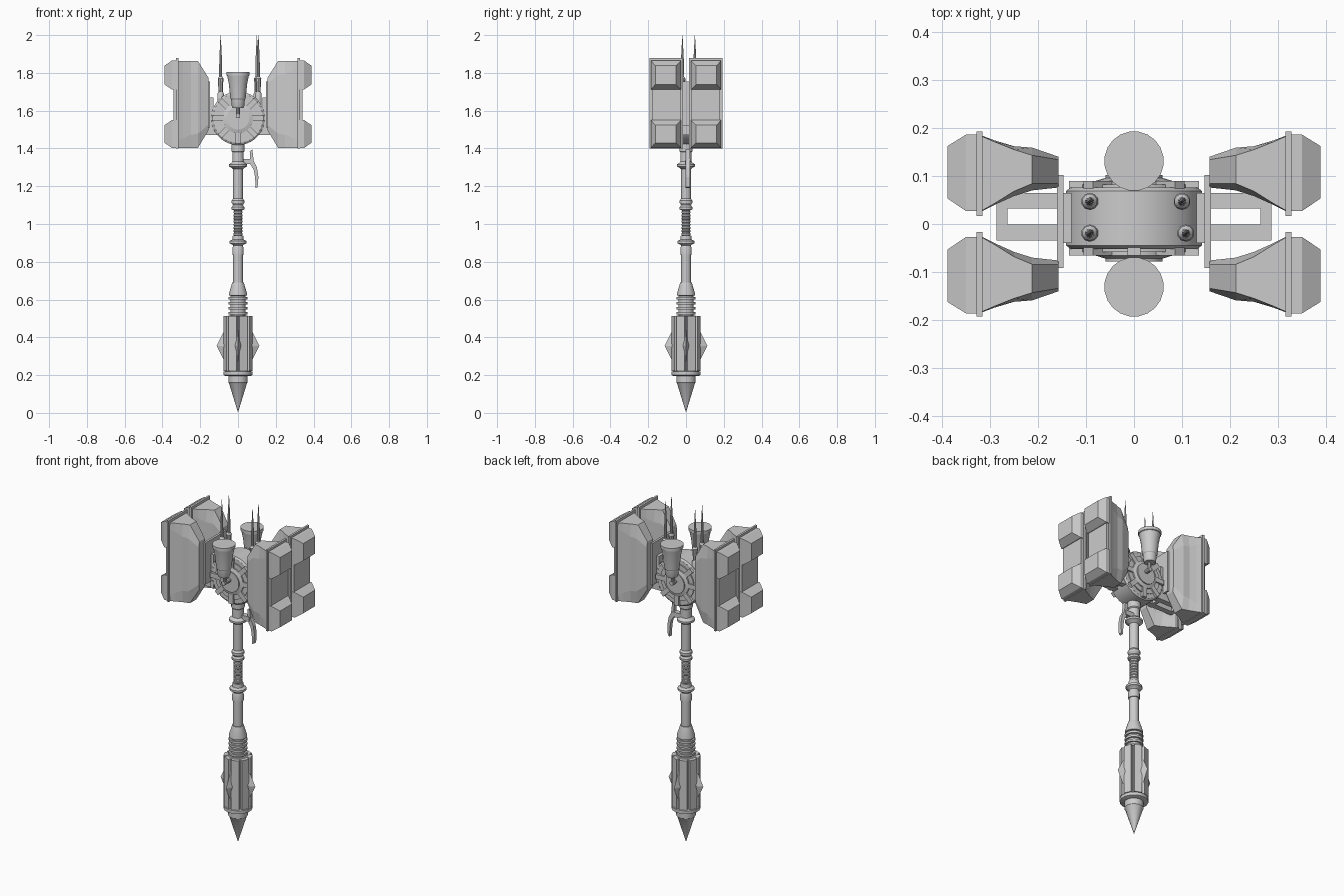
import bpy, bmesh, math
from mathutils import Matrix, Vector


def finish(name, bm, smooth=False):
    bmesh.ops.remove_doubles(bm, verts=bm.verts, dist=1e-5)
    bmesh.ops.recalc_face_normals(bm, faces=bm.faces)
    me = bpy.data.meshes.new(name)
    bm.to_mesh(me)
    bm.free()
    ob = bpy.data.objects.new(name, me)
    bpy.context.collection.objects.link(ob)
    if smooth:
        bpy.ops.object.select_all(action='DESELECT')
        ob.select_set(True)
        bpy.context.view_layer.objects.active = ob
        bpy.ops.object.shade_smooth_by_angle(angle=math.radians(32))
    return ob


def loft(name, rings, smooth=False):
    """Skin a list of equal-length point rings and cap both ends."""
    bm = bmesh.new()
    vs = [[bm.verts.new(p) for p in r] for r in rings]
    n = len(vs[0])
    for a, b in zip(vs, vs[1:]):
        for i in range(n):
            bm.faces.new((a[i], a[(i + 1) % n], b[(i + 1) % n], b[i]))
    bm.faces.new(vs[0])
    bm.faces.new(vs[-1])
    return finish(name, bm, smooth)


def lathe(name, prof, n=16, at=(0, 0, 0), axis='z'):
    """Spin (radius, height) points round z, or round y when axis is y."""
    rings = []
    for r, h in prof:
        ring = []
        for i in range(n):
            t = 2 * math.pi * (i + 0.5) / n
            c, s = max(r, 0.0008) * math.cos(t), max(r, 0.0008) * math.sin(t)
            p = (c, s, h) if axis == 'z' else (c, h, s)
            ring.append(Vector(p) + Vector(at))
        rings.append(ring)
    return loft(name, rings, True)


def box(name, x0, x1, y0, y1, z0, z1, rot=None):
    bm = bmesh.new()
    bmesh.ops.create_cube(bm, size=1)
    m = Matrix.Translation(((x0 + x1) / 2, (y0 + y1) / 2, (z0 + z1) / 2)) @ \
        Matrix.Diagonal((x1 - x0, y1 - y0, z1 - z0, 1))
    bmesh.ops.transform(bm, matrix=(rot @ m) if rot else m, verts=bm.verts)
    return finish(name, bm)


# Bottom spike and pommel core
lathe("bottom_spike", [(0, 0.005), (0.048, 0.155), (0.052, 0.16), (0.052, 0.2)])
lathe("pommel_base_ring", [(0.066, 0.195), (0.077, 0.2), (0.077, 0.218), (0.066, 0.222)])
lathe("pommel_core", [(0.064, 0.2), (0.064, 0.505), (0.05, 0.515)])

# Pommel slats and diamond fins
for i in range(8):
    rot = Matrix.Rotation(math.pi / 4 * (i + 0.5), 4, 'Z')
    box("pommel_slat", 0.05, 0.075, -0.022, 0.022, 0.222, 0.512, rot)
for i in range(4):
    rot = Matrix.Rotation(math.pi / 2 * i, 4, 'Z')
    bm = bmesh.new()
    pts = [(0.113, 0, 0.355), (0.065, 0.02, 0.355), (0.065, -0.02, 0.355),
           (0.068, 0, 0.445), (0.068, 0, 0.265)]
    for p in pts:
        bm.verts.new(rot @ Vector(p))
    bmesh.ops.convex_hull(bm, input=bm.verts)
    finish("pommel_fin", bm)

# Ribbed neck above pommel, ending in a cone
neck = [(0.04, 0.51)]
for k in range(4):
    z = 0.522 + k * 0.026
    neck += [(0.04, z), (0.05, z), (0.05, z + 0.013), (0.04, z + 0.013)]
neck += [(0.04, 0.62), (0.049, 0.622), (0.049, 0.632), (0.031, 0.69), (0.024, 0.69)]
lathe("ribbed_neck", neck)

# Shaft with collars
lathe("lower_shaft", [(0.026, 0.685), (0.026, 0.835), (0.031, 0.835), (0.031, 0.87),
                      (0.026, 0.885), (0.03, 0.89), (0.045, 0.898), (0.045, 0.91),
                      (0.03, 0.918), (0.028, 0.94)])
grip = [(0.022, 0.935)]
for k in range(8):
    z = 0.94 + k * 0.0165
    grip += [(0.021, z), (0.025, z + 0.003), (0.025, z + 0.01), (0.021, z + 0.013)]
grip += [(0.022, 1.075)]
lathe("ribbed_grip", grip)
lathe("upper_shaft", [(0.024, 1.072), (0.034, 1.078), (0.034, 1.09), (0.026, 1.1),
                      (0.034, 1.112), (0.034, 1.124), (0.026, 1.135), (0.026, 1.29),
                      (0.036, 1.298), (0.048, 1.305), (0.048, 1.316), (0.034, 1.326),
                      (0.031, 1.33), (0.031, 1.38), (0.036, 1.385), (0.036, 1.44)])

# Trigger lever hanging off the upper collar
lever = [(0.062, 1.385), (0.076, 1.395), (0.083, 1.335), (0.1, 1.3), (0.108, 1.25),
         (0.104, 1.195), (0.094, 1.19), (0.09, 1.25), (0.083, 1.288), (0.066, 1.315)]
loft("trigger_lever", [[(x, y, z) for x, z in lever] for y in (-0.002, 0.02)])
box("trigger_bracket", 0.02, 0.075, -0.006, 0.024, 1.317, 1.345)

# Central drum, stepped side hubs and their raised teeth
C = (0, 0.012, 1.56)
lathe("head_drum", [(0.132, -0.064), (0.142, -0.057), (0.142, 0.057), (0.132, 0.064)],
      32, C, 'y')
for s in (-1, 1):
    lathe("side_hub", [(0.108, s * 0.06), (0.108, s * 0.07), (0.08, s * 0.07),
                       (0.08, s * 0.078), (0.06, s * 0.084), (0.06, s * 0.09)], 24, C, 'y')
    for i in range(8):
        rot = Matrix.Translation(C) @ Matrix.Rotation(math.pi / 4 * i, 4, 'Y')
        y0, y1 = sorted((s * 0.055, s * 0.078))
        box("hub_tooth", 0.075, 0.135, y0, y1, -0.014, 0.014, rot)

# Funnel exhausts on both faces, with feed pipes into the hubs
for s in (-1, 1):
    lathe("exhaust_funnel", [(0.03, 1.615), (0.034, 1.625), (0.037, 1.66), (0.041, 1.665),
                             (0.049, 1.74), (0.058, 1.785), (0.062, 1.787), (0.062, 1.805)],
          20, (0, s * 0.131, 0))
    lathe("exhaust_pipe", [(0.01, 1.565), (0.01, 1.63)], 10, (0, s * 0.125, 0))
    lathe("exhaust_feed", [(0.012, s * 0.08), (0.012, s * 0.137)], 10, (0, 0, 1.572), 'y')

# Four antenna spikes on top of the drum
for x, y in ((-0.092, -0.019), (-0.092, 0.047), (0.108, -0.019), (0.1, 0.047)):
    lathe("antenna_spike", [(0.018, 1.61), (0.018, 1.69), (0.012, 1.7), (0.014, 1.745),
                            (0.016, 1.77), (0.009, 1.78), (0.007, 1.88), (0, 1.998)],
          10, (x, y, 0))


def head_section(x, y0, y1, z0, z1, iy0, iy1, cz):
    """Eight-sided section: full width in the middle, narrower at top and bottom."""
    return [(x, iy0, z0), (x, iy1, z0), (x, y1, z0 + cz), (x, y1, z1 - cz),
            (x, iy1, z1), (x, iy0, z1), (x, y0, z1 - cz), (x, y0, z0 + cz)]


for sx in (-1, 1):
    # Carrier arms joining the drum to the hammer blocks
    def xbox(name, a, b, *rest):
        box(name, min(sx * a, sx * b), max(sx * a, sx * b), *rest)
    xbox("carrier_plate", 0.147, 0.16, -0.092, 0.102, 1.51, 1.755)
    xbox("carrier_rib", 0.13, 0.15, -0.04, 0.065, 1.47, 1.67)
    for y in (-0.034, 0.032):
        xbox("carrier_arm", 0.08, 0.285, y, y + 0.033, 1.47, 1.525)
    xbox("carrier_end", 0.263, 0.286, -0.034, 0.065, 1.47, 1.525)

    for sy in (-1, 1):
        # Flared hammer block
        secs = [head_section(0.157, 0.076, 0.14, 1.495, 1.775, 0.084, 0.134, 0.03),
                head_section(0.212, 0.07, 0.159, 1.403, 1.863, 0.084, 0.143, 0.075),
                head_section(0.25, 0.058, 0.162, 1.403, 1.863, 0.068, 0.155, 0.07),
                head_section(0.29, 0.04, 0.174, 1.403, 1.863, 0.043, 0.171, 0.05),
                head_section(0.322, 0.024, 0.186, 1.403, 1.863, 0.025, 0.185, 0.04)]
        loft("hammer_block", [[(sx * x, sy * y, z) for x, y, z in r] for r in secs])
        ys = sorted((sy * 0.017, sy * 0.193))
        xbox("striking_flange", 0.316, 0.328, *ys, 1.4, 1.878)
        ys = sorted((sy * 0.03, sy * 0.18))
        xbox("striking_plate", 0.325, 0.342, *ys, 1.5, 1.76)

        # Two chamfered striking studs per block
        for z0, z1 in ((1.403, 1.55), (1.712, 1.865)):
            rings = []
            for x, d in ((0.326, 0), (0.35, 0), (0.388, 0.026)):
                a, b = 0.027 + d, 0.186 - d * 0.9
                rings.append([(sx * x, sy * a, z0 + d), (sx * x, sy * b, z0 + d),
                              (sx * x, sy * b, z1 - d), (sx * x, sy * a, z1 - d)])
            loft("striking_stud", rings)
